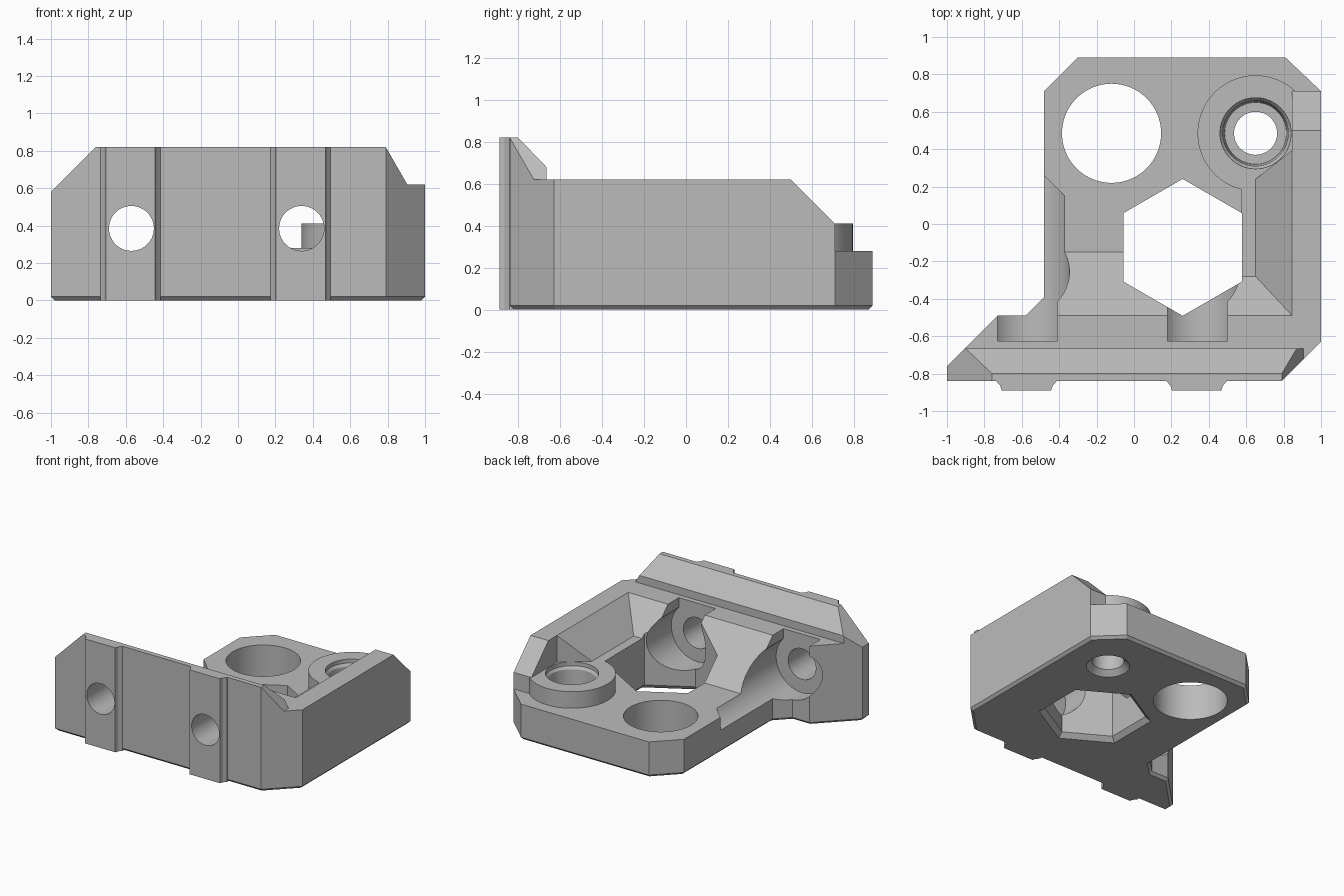
import bpy, bmesh, math

cube = bpy.data.objects.get("Cube")
if cube:
    bpy.data.objects.remove(cube, do_unlink=True)

grey = bpy.data.materials.new("plain_grey")
grey.use_nodes = True
GREY = (0.5, 0.5, 0.5, 1)
grey.diffuse_color = GREY
grey.node_tree.nodes["Principled BSDF"].inputs["Base Color"].default_value = GREY

PLACE = {"x": lambda a, b, t: (t, a, b),
         "y": lambda a, b, t: (a, t, b),
         "z": lambda a, b, t: (a, b, t)}


def loft(name, rings, axis):
    """Closed solid through rings, each given as (position along axis, 2D points)."""
    bm = bmesh.new()
    loops = [[bm.verts.new(PLACE[axis](a, b, t)) for a, b in pts] for t, pts in rings]
    n = len(loops[0])
    for low, high in zip(loops, loops[1:]):
        for i in range(n):
            j = (i + 1) % n
            bm.faces.new((low[i], low[j], high[j], high[i]))
    bm.faces.new(loops[0])
    bm.faces.new(loops[-1])
    bmesh.ops.recalc_face_normals(bm, faces=bm.faces)
    mesh = bpy.data.meshes.new(name)
    bm.to_mesh(mesh)
    bm.free()
    mesh.materials.append(grey)
    obj = bpy.data.objects.new(name, mesh)
    bpy.context.collection.objects.link(obj)
    return obj


def prism(name, pts, axis, start, end):
    return loft(name, [(start, pts), (end, pts)], axis)


def turned(name, center, steps, axis, sides=64):
    """Solid of regular polygons, steps are (position, radius)."""
    def ring(r):
        angles = [math.pi / 2 + 2 * math.pi * i / sides for i in range(sides)]
        return [(center[0] + r * math.cos(a), center[1] + r * math.sin(a)) for a in angles]
    return loft(name, [(t, ring(r)) for t, r in steps], axis)


def combine(target, tool, operation):
    mod = target.modifiers.new("combine", "BOOLEAN")
    mod.operation = operation
    mod.solver = "EXACT"
    mod.object = tool
    tool.hide_render = True
    bpy.context.view_layer.objects.active = target
    bpy.ops.object.modifier_apply(modifier=mod.name)
    bpy.data.objects.remove(tool, do_unlink=True)


def cut(target, tool):
    combine(target, tool, "DIFFERENCE")


def add(target, tool):
    combine(target, tool, "UNION")


# Full-height body with a small chamfer around the foot
outline = [(-1, -0.84), (0.79, -0.84), (1, -0.63), (1, 0.71), (0.81, 0.89), (-0.3, 0.89),
           (-0.48, 0.71), (-0.48, -0.39), (-0.58, -0.49), (-0.73, -0.49), (-1, -0.76)]
body = prism("bracket_body", outline, "z", 0, 0.82)
bm = bmesh.new()
bm.from_mesh(body.data)
foot = [e for e in bm.edges if all(v.co.z < 0.01 for v in e.verts)]
bmesh.ops.bevel(bm, geom=foot, offset=0.02, segments=1, affect="EDGES")
bm.to_mesh(body.data)
bm.free()

# Side silhouette: front wall, side wall and base plate heights
cut(body, prism("height_cutter", [(-0.80, 0.82), (-0.665, 0.68), (-0.665, 0.62), (0.5, 0.62),
                                  (0.71, 0.41), (0.71, 0.28), (1.2, 0.28), (1.2, 1.2),
                                  (-0.80, 1.2)], "x", -1.5, 1.5))
# Open interior behind the sloped front block
cut(body, prism("interior_cutter", [(-0.49, 0.62), (-0.15, 0.28), (1.3, 0.28), (1.3, 1.3),
                                    (-0.49, 1.3)], "x", -1.5, 0.845))
# Sloped upper corners of the front wall
cut(body, prism("left_corner_cutter", [(-0.66, 0.92), (-1.1, 0.48), (-1.1, 0.92)],
                "y", -1.2, -0.4))
cut(body, prism("right_corner_cutter", [(0.744, 0.9), (0.905, 0.62), (1.2, 0.62), (1.2, 0.9)],
                "y", -1.2, -0.4))

# Sloped shelf along the inside of the side wall
shelf = prism("side_shelf", [(0.576, 0.2), (0.9, 0.2), (0.9, 0.62), (0.845, 0.62),
                             (0.65, 0.41), (0.576, 0.41)], "y", -0.52, 0.4)
cut(shelf, prism("shelf_end_cutter", [(0.5, 0.12), (0.65, 0.24), (0.84, 0.39), (0.95, 0.477),
                                      (0.95, 0.8), (0.5, 0.8)], "z", 0.41, 0.9))
add(body, shelf)

# Round boss
add(body, turned("boss", (0.65, 0.485), [(0.1, 0.31), (0.41, 0.31)], "z", 96))

# Locating rails on the front
for x in (-0.575, 0.335):
    half = [(0.16, -0.8), (0.16, -0.842), (0.14, -0.865), (0.132, -0.89)]
    rail = [(x + a, b) for a, b in half] + [(x - a, b) for a, b in reversed(half)]
    add(body, prism("rail", rail, "z", 0, 0.82))

# Screw holes with open head channels behind them
for x, end in ((-0.57, 0.26), (0.34, -0.1)):
    cut(body, turned("screw_hole", (x, 0.385), [(-1.1, 0.12), (-0.5, 0.12)], "y"))
    channel = turned("head_channel", (x, 0.385), [(-0.625, 0.225), (end, 0.225)], "y", 96)
    if x < 0:
        for v in channel.data.vertices:
            if v.co.y > 0:
                v.co.y = end - (v.co.x + 0.48)
    cut(body, channel)
    slot = [(x - 0.16, 0.385), (x + 0.16, 0.385), (x + 0.16, 0.9), (x - 0.16, 0.9)]
    cut(body, prism("head_slot", slot, "y", -0.625, -0.15))

# Vertical openings: hexagon, plain bore and stepped boss bore
cut(body, turned("hex_cutter", (0.26, -0.125),
                 [(-0.1, 0.405), (0, 0.405), (0.035, 0.366), (1, 0.366)], "z", 6))
cut(body, turned("bore_cutter", (-0.12, 0.485), [(-0.1, 0.265), (1, 0.265)], "z", 96))
cut(body, turned("boss_bore_cutter", (0.65, 0.485),
                 [(-0.1, 0.155), (0, 0.155), (0.04, 0.115), (0.16, 0.115), (0.16, 0.165),
                  (0.36, 0.175), (0.38, 0.19), (0.6, 0.19)], "z"))

# Smooth bores, crisp edges
bpy.ops.object.select_all(action="DESELECT")
body.select_set(True)
bpy.context.view_layer.objects.active = body
bpy.ops.object.shade_smooth_by_angle(angle=math.radians(20))
